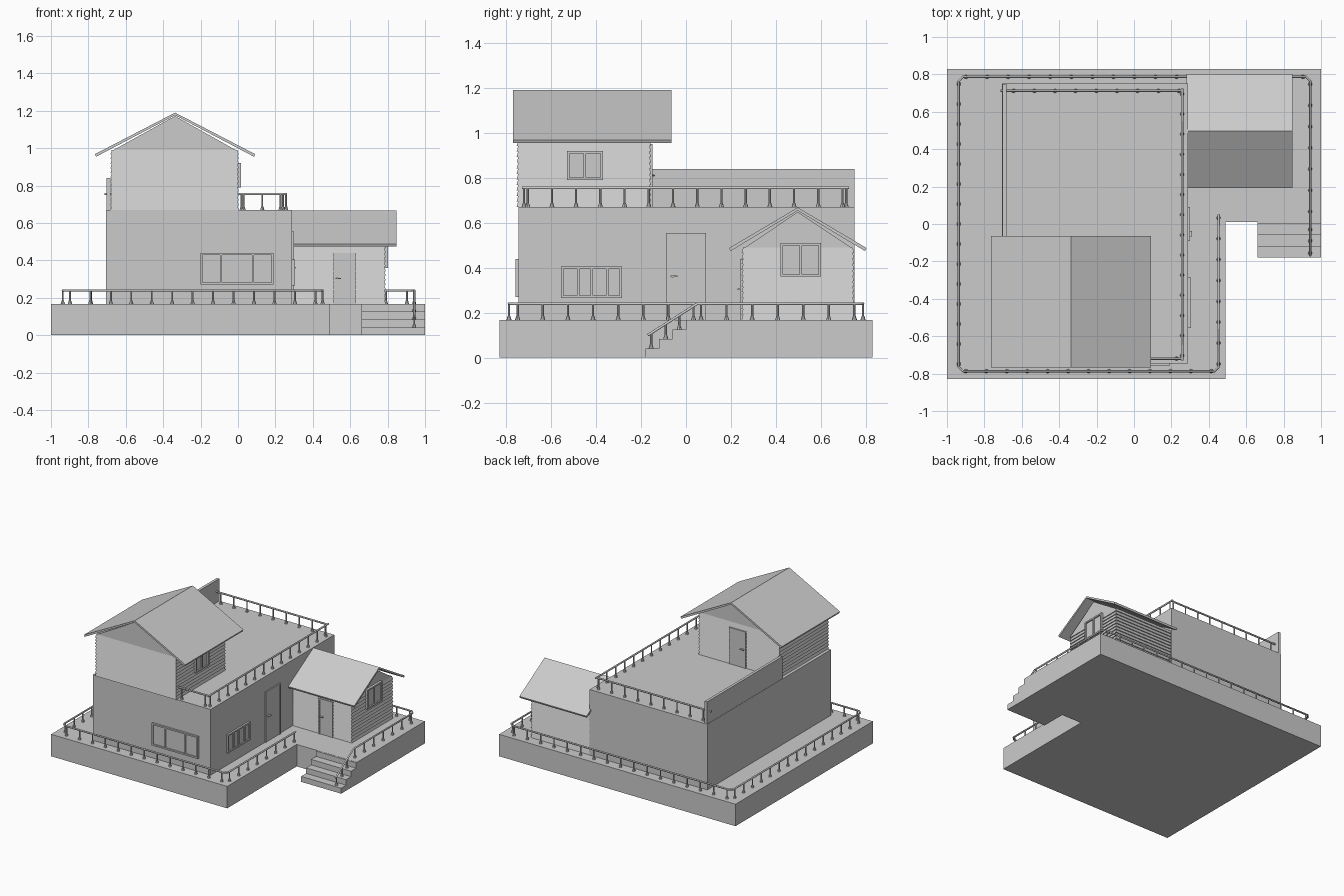
import bpy, bmesh, math
from mathutils import Vector, Matrix

if "Cube" in bpy.data.objects:
    bpy.data.objects.remove(bpy.data.objects["Cube"])

grey = bpy.data.materials.new("plain grey")
grey.diffuse_color = (0.6, 0.6, 0.6, 1)
grey.use_nodes = True
grey.node_tree.nodes["Principled BSDF"].inputs["Base Color"].default_value = grey.diffuse_color


def add_object(name, bm):
    bmesh.ops.recalc_face_normals(bm, faces=bm.faces)
    me = bpy.data.meshes.new(name)
    bm.to_mesh(me)
    bm.free()
    me.materials.append(grey)
    ob = bpy.data.objects.new(name, me)
    bpy.context.collection.objects.link(ob)
    return ob


def bm_box(bm, lo, hi):
    lo, hi = Vector(lo), Vector(hi)
    m = Matrix.Translation((lo + hi) / 2) @ Matrix.Diagonal((*(hi - lo), 1))
    bmesh.ops.create_cube(bm, size=1, matrix=m)


def box(name, lo, hi):
    bm = bmesh.new()
    bm_box(bm, lo, hi)
    return add_object(name, bm)


def prism(name, pts, axis, a, b):
    """Extrude a 2D profile along an axis (x: pts are y,z; y: x,z; z: x,y)."""
    bm = bmesh.new()

    def place(p, t):
        return {"x": (t, p[0], p[1]), "y": (p[0], t, p[1]), "z": (p[0], p[1], t)}[axis]
    r0 = [bm.verts.new(place(p, a)) for p in pts]
    r1 = [bm.verts.new(place(p, b)) for p in pts]
    bm.faces.new(r0)
    bm.faces.new(r1)
    n = len(pts)
    for i in range(n):
        bm.faces.new((r0[i], r0[(i + 1) % n], r1[(i + 1) % n], r1[i]))
    return add_object(name, bm)


def clapboard_walls(name, x0, x1, y0, y1, z0, z1, count, lip=0.007):
    """Stacked boards, each sloping out towards its bottom edge."""
    bm = bmesh.new()
    h = (z1 - z0) / count
    rings = []
    for i in range(count):
        for z, d in ((z0 + i * h, 0), (z0 + (i + 1) * h, lip)):
            rings.append([bm.verts.new(c) for c in (
                (x0 + d, y0 + d, z), (x1 - d, y0 + d, z),
                (x1 - d, y1 - d, z), (x0 + d, y1 - d, z))])
    for a, b in zip(rings, rings[1:]):
        for i in range(4):
            j = (i + 1) % 4
            bm.faces.new((a[i], a[j], b[j], b[i]))
    bm.faces.new(rings[0])
    bm.faces.new(rings[-1])
    return add_object(name, bm)


def gable_roof(name, e0, e1, ze, zr, axis, a, b, t=0.014):
    r = (e0 + e1) / 2
    prism(name, [(e0, ze), (r, zr), (e1, ze), (e1 - 0.006, ze - t),
                 (r, zr - t), (e0 + 0.006, ze - t)], axis, a, b)


def wall_box(bm, axis, wall, out, u0, u1, z0, z1):
    """Box on a wall facing along axis; out is the signed protrusion."""
    a, b = sorted((wall - out * 0.5, wall + out))
    if axis == "x":
        bm_box(bm, (a, u0, z0), (b, u1, z1))
    else:
        bm_box(bm, (u0, a, z0), (u1, b, z1))


def window(name, axis, wall, sign, u0, u1, z0, z1, mullions, out=0.014):
    bm = bmesh.new()
    f = 0.011
    wall_box(bm, axis, wall, sign * 0.004, u0, u1, z0, z1)
    for a, b, c, d in ((u0, u0 + f, z0, z1), (u1 - f, u1, z0, z1),
                       (u0 + f, u1 - f, z0, z0 + f), (u0 + f, u1 - f, z1 - f, z1)):
        wall_box(bm, axis, wall, sign * out, a, b, c, d)
    for m in mullions:
        wall_box(bm, axis, wall, sign * out * 0.9, m - f / 2, m + f / 2, z0 + f, z1 - f)
    add_object(name, bm)


def door(name, axis, wall, sign, u0, u1, z0, z1, knob):
    bm = bmesh.new()
    f = 0.012
    wall_box(bm, axis, wall, sign * 0.005, u0 + f, u1 - f, z0, z1 - f)
    for a, b, c, d in ((u0, u0 + f, z0, z1), (u1 - f, u1, z0, z1), (u0 + f, u1 - f, z1 - f, z1)):
        wall_box(bm, axis, wall, sign * 0.009, a, b, c, d)
    zk = z0 + (z1 - z0) * 0.5
    wall_box(bm, axis, wall, sign * 0.018, knob - 0.004, knob + 0.004, zk - 0.004, zk + 0.004)
    wall_box(bm, axis, wall, sign * 0.02, knob - 0.008, knob + 0.022, zk - 0.003, zk + 0.003)
    add_object(name, bm)


def rail(name, pts, r=0.0065):
    cu = bpy.data.curves.new(name, "CURVE")
    cu.dimensions = "3D"
    cu.bevel_depth, cu.bevel_resolution, cu.use_fill_caps = r, 1, True
    sp = cu.splines.new("POLY")
    sp.points.add(len(pts) - 1)
    for p, c in zip(sp.points, pts):
        p.co = (*c, 1)
    cu.materials.append(grey)
    ob = bpy.data.objects.new(name, cu)
    bpy.context.collection.objects.link(ob)
    bpy.ops.object.select_all(action="DESELECT")
    ob.select_set(True)
    bpy.context.view_layer.objects.active = ob
    bpy.ops.object.convert(target="MESH")


def posts(name, spots):
    """spots: (x, y, z_bottom, z_top); thin post with a flared foot."""
    bm = bmesh.new()
    for x, y, z0, z1 in spots:
        for r1, r2, top in ((0.005, 0.005, z1), (0.011, 0.006, z0 + 0.018)):
            bmesh.ops.create_cone(bm, cap_ends=True, segments=8, radius1=r1, radius2=r2, depth=top - z0,
                                  matrix=Matrix.Translation((x, y, (z0 + top) / 2)))
    add_object(name, bm)


def spread(pts, z0, z1, step):
    out = []
    for a, b in zip(pts, pts[1:]):
        a, b = Vector(a[:2]), Vector(b[:2])
        if (b - a).length < 0.1:
            continue
        n = max(1, round((b - a).length / step))
        out += [(*a.lerp(b, (i + 0.15) / (n - 0.7)), z0, z1) for i in range(n)]
    return out


# Ground platform and steps
B = 0.168
prism("platform", [(-1, -0.83), (0.49, -0.83), (0.49, 0.01), (1, 0.01), (1, 0.83), (-1, 0.83)], "z", 0, B)
prism("front_steps", [(0.01, 0), (-0.18, 0), (-0.18, 0.042), (-0.12, 0.042), (-0.12, 0.084),
                      (-0.06, 0.084), (-0.06, 0.126), (0, 0.126), (0, B - 0.001), (0.01, B - 0.001)],
      "x", 0.66, 0.999)

# Main flat-roofed block with parapet
T = 0.67
box("main_block", (-0.705, -0.745, B), (0.29, 0.75, T))
box("side_parapet", (-0.703, -0.16, T), (-0.682, 0.748, 0.84))
window("front_window", "y", -0.745, -1, -0.20, 0.19, 0.27, 0.44, (-0.09, 0.08))
window("side_window", "x", 0.29, 1, -0.555, -0.285, 0.265, 0.405, (-0.48, -0.42, -0.35))
door("main_door", "x", 0.29, 1, -0.09, 0.09, B, 0.555, -0.06)

# Upper room
clapboard_walls("upper_walls", -0.682, 0.004, -0.753, -0.155, T, 0.99, 13)
prism("upper_gable", [(-0.675, 0.985), (-0.003, 0.985), (-0.337, 1.172)], "y", -0.746, -0.162)
gable_roof("upper_roof", -0.765, 0.092, 0.968, 1.19, "y", -0.768, -0.065)
window("upper_window", "x", 0.002, 1, -0.53, -0.37, 0.79, 0.92, (-0.45,))
door("terrace_door", "y", -0.157, 1, -0.40, -0.26, T, 0.95, -0.38)

# Small side house
clapboard_walls("annex_walls", 0.27, 0.79, 0.247, 0.748, B, 0.49, 13)
prism("annex_gable", [(0.254, 0.485), (0.741, 0.485), (0.497, 0.648)], "x", 0.28, 0.783)
gable_roof("annex_roof", 0.192, 0.802, 0.488, 0.668, "x", 0.28, 0.848)
window("annex_window", "x", 0.787, 1, 0.42, 0.60, 0.36, 0.51, (0.51,))
door("annex_door", "y", 0.249, -1, 0.51, 0.63, B, 0.44, 0.53)

# Platform railing running down beside the steps
Z = 0.24
path = [(0.452, 0.05), (0.452, -0.765), (0.43, -0.787), (-0.915, -0.787), (-0.937, -0.765),
        (-0.937, 0.765), (-0.915, 0.787), (0.92, 0.787), (0.942, 0.765), (0.942, 0.05)]
rail("platform_rail", [(x, y, Z) for x, y in path] + [(0.942, -0.17, 0.1)])
posts("platform_posts", spread(path, B, Z, 0.105))
posts("step_posts", [(0.942, y, z, Z + (y - 0.05) * 0.636)
                     for y, z in ((-0.155, 0.042), (-0.09, 0.084), (-0.03, 0.126))])

# Terrace railing
ZT = 0.755
path = [(0.0, -0.72), (0.257, -0.72), (0.257, 0.712), (-0.715, 0.712)]
rail("terrace_rail_front", [(x, y, ZT) for x, y in path[:2]])
rail("terrace_rail_side", [(0.257, -0.73, ZT), (0.257, 0.725, ZT)])
rail("terrace_rail_back", [(x, y, ZT) for x, y in path[2:]])
path[3] = (-0.66, 0.712)
posts("terrace_posts", spread(path, T, ZT, 0.105))
